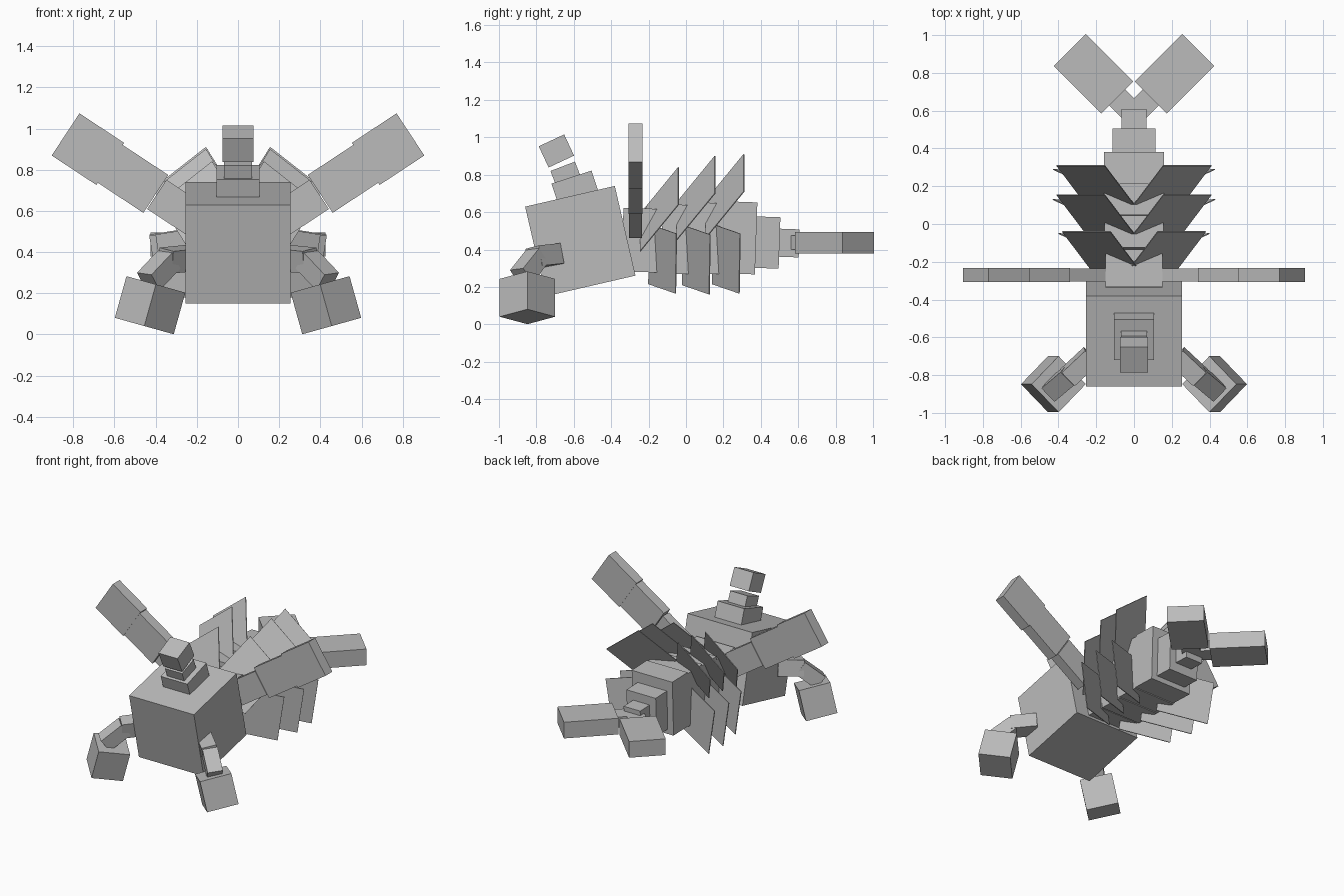
import bpy
import bmesh
from math import radians
from mathutils import Matrix, Vector

cube = bpy.data.objects.get("Cube")
if cube:
    bpy.data.objects.remove(cube, do_unlink=True)

grey = bpy.data.materials.new("shell_grey")
grey.use_nodes = True
colour = (0.5, 0.5, 0.5, 1)
grey.diffuse_color = colour
grey.node_tree.nodes["Principled BSDF"].inputs["Base Color"].default_value = colour

MIRROR = Matrix.Diagonal((-1, 1, 1, 1))


def finish(name, bm):
    bmesh.ops.recalc_face_normals(bm, faces=bm.faces)
    mesh = bpy.data.meshes.new(name)
    bm.to_mesh(mesh)
    bm.free()
    mesh.materials.append(grey)
    obj = bpy.data.objects.new(name, mesh)
    bpy.context.collection.objects.link(obj)


def box(name, centre, size, pitch=0, yaw=0, roll=0, mirrored=False):
    """Box turned about x, then z, then y."""
    turn = (Matrix.Rotation(radians(roll), 4, 'Y')
            @ Matrix.Rotation(radians(yaw), 4, 'Z')
            @ Matrix.Rotation(radians(pitch), 4, 'X'))
    place = Matrix.Translation(centre) @ turn @ Matrix.Diagonal((*size, 1))
    bm = bmesh.new()
    bmesh.ops.create_cube(bm, size=1, matrix=MIRROR @ place if mirrored else place)
    finish(name, bm)


def pair(name, *args, **kw):
    box("left_" + name, *args, **kw)
    box("right_" + name, *args, mirrored=True, **kw)


def plate_pair(name, corner, edge_a, edge_b, thick=0.005):
    """Thin parallelogram plate on both sides."""
    c, a, b = Vector(corner), Vector(edge_a), Vector(edge_b)
    n = a.cross(b).normalized() * thick
    place = Matrix((a, b, n)).transposed().to_4x4()
    place.translation = c + (a + b) / 2
    for side, m in (("left_", place), ("right_", MIRROR @ place)):
        bm = bmesh.new()
        bmesh.ops.create_cube(bm, size=1, matrix=m)
        finish(side + name, bm)


# Head and the stacked crest on it
box("head", (0, -0.565, 0.445), (0.51, 0.492, 0.492), pitch=13)
box("crest_base", (0, -0.595, 0.735), (0.21, 0.225, 0.11), pitch=18)
box("crest_neck", (0, -0.643, 0.803), (0.135, 0.14, 0.09), pitch=21)
box("crest_top", (0, -0.693, 0.927), (0.15, 0.15, 0.125), pitch=25)

# Front legs
pair("upper_leg", (0.29, -0.755, 0.365), (0.1, 0.17, 0.11), pitch=15, yaw=45, roll=-15)
pair("lower_leg", (0.385, -0.838, 0.31), (0.1, 0.17, 0.1), pitch=45, yaw=45, roll=-8)
pair("foot", (0.427, -0.848, 0.142), (0.21, 0.21, 0.21), yaw=45, roll=-15.6)

# Raised side arms, each in three lengths
pair("arm_root", (0.282, 0 - 0.27, 0.606), (0.27, 0.07, 0.17), roll=-33.4)
pair("arm_middle", (0.512, -0.27, 0.757), (0.27, 0.073, 0.22), roll=-33.4)
pair("arm_end", (0.729, -0.27, 0.9), (0.26, 0.076, 0.245), roll=-33.4)

# Abdomen segments: back end, length, width, bottom, top
segments = [(-0.14, 0.2, 0.3, 0.28, 0.62), (0.05, 0.18, 0.31, 0.27, 0.64),
            (0.21, 0.17, 0.32, 0.27, 0.65), (0.375, 0.17, 0.32, 0.27, 0.655),
            (0.5, 0.14, 0.23, 0.3, 0.575), (0.605, 0.13, 0.13, 0.36, 0.51)]
for i, (back, length, width, low, high) in enumerate(segments):
    box(f"abdomen_segment_{i + 1}", (0, back - length / 2, (low + high) / 2),
        (width, length, high - low), pitch=-2)

# Shell plates: a raised pair and a hanging pair in each row
rows = [(-0.04, -0.05, 0.84, 0.485, -0.03), (0.155, 0.13, 0.9, 0.48, 0),
        (0.31, 0.29, 0.91, 0.485, 0)]
for i, (y_up, y_low, z_up, z_low, dx) in enumerate(rows):
    plate_pair(f"raised_plate_{i + 1}", (0.155 + dx, y_up, z_up),
               (0.255, 0, -0.2), (-0.155, -0.205, -0.25))
    plate_pair(f"hanging_plate_{i + 1}", (0.43 + dx, y_low, z_low),
               (-0.05, -0.005, -0.32), (-0.31, -0.145, 0.05))

# Tail fan
pair("tail_joint", (0.065, 0.645, 0.437), (0.12, 0.16, 0.075), yaw=-45)
pair("tail_fin", (0.215, 0.795, 0.437), (0.24, 0.357, 0.115), yaw=-45)
